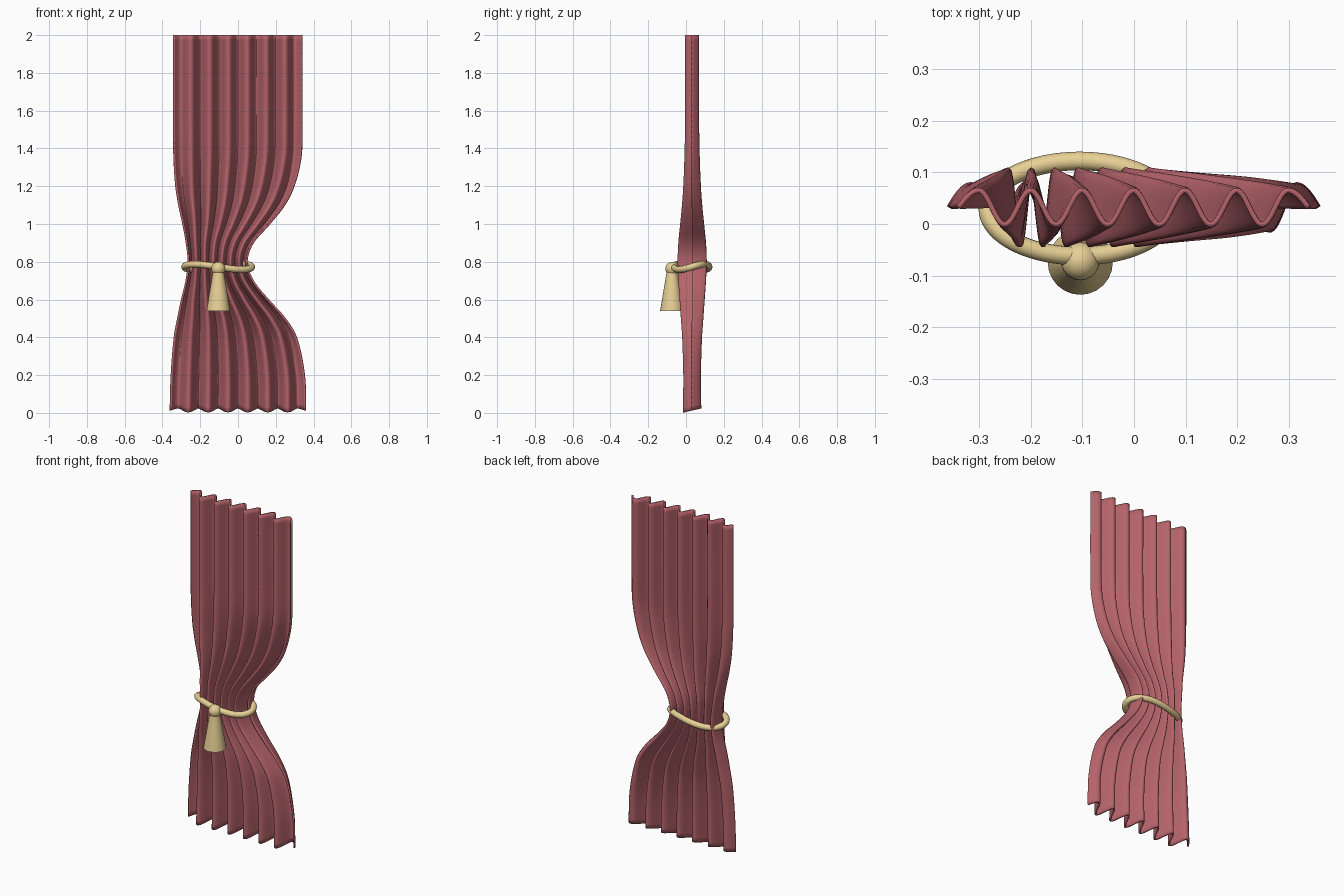
import bpy, math

if "Cube" in bpy.data.objects:
    bpy.data.objects.remove(bpy.data.objects["Cube"])

def material(name, rgb):
    m = bpy.data.materials.new(name)
    m.diffuse_color = (*rgb, 1)
    m.use_nodes = True
    m.node_tree.nodes["Principled BSDF"].inputs["Base Color"].default_value = m.diffuse_color
    return m

red = material("cloth", (0.46, 0.125, 0.145))
gold = material("gold_cord", (0.80, 0.63, 0.30))

# drape profile: height, left edge, right edge, fold depth
KEYS = [(0.0, -.358, .357, .044), (.2, -.352, .350, .042), (.4, -.336, .308, .048),
        (.5, -.318, .248, .055), (.6, -.297, .158, .062), (.7, -.273, .078, .069),
        (.8, -.262, .046, .073), (.9, -.272, .078, .069), (1.0, -.290, .165, .059),
        (1.1, -.312, .245, .049), (1.2, -.328, .295, .042), (1.35, -.338, .332, .036),
        (1.5, -.340, .338, .033), (2.0, -.340, .338, .033)]

def profile(z):
    # smooth curve through the key rows
    i = max(k for k in range(len(KEYS) - 1) if KEYS[k][0] <= z)
    a, b = KEYS[i], KEYS[i + 1]
    p, q = KEYS[max(i - 1, 0)], KEYS[min(i + 2, len(KEYS) - 1)]
    h = b[0] - a[0]
    t = (z - a[0]) / h
    out = []
    for c in (1, 2, 3):
        m0 = (b[c] - p[c]) / (b[0] - p[0]) * h
        m1 = (q[c] - a[c]) / (q[0] - a[0]) * h
        out.append((2*t**3 - 3*t**2 + 1) * a[c] + (t**3 - 2*t**2 + t) * m0
                   + (3*t**2 - 2*t**3) * b[c] + (t**3 - t**2) * m1)
    return out

def fold(t):
    # seven crests, ending half way down at each side
    u = abs(t - 0.5) * 0.68
    return math.cos(2 * math.pi * u / 0.1) if u < 0.3 else math.cos((u - 0.3) / 0.04 * math.pi / 2)

# curtain
NX, NZ = 170, 72
verts, faces = [], []
for j in range(NZ + 1):
    z = 2 * j / NZ
    left, right, depth = profile(z)
    for i in range(NX + 1):
        t = i / NX
        s = fold(t)
        hem = max(0, 1 - z / 0.3) * (0.013 + 0.010 * s)
        verts.append((left + (right - left) * t, 0.032 + depth * s, z + hem))
for j in range(NZ):
    for i in range(NX):
        k = j * (NX + 1) + i
        faces.append((k, k + 1, k + NX + 2, k + NX + 1))
me = bpy.data.meshes.new("curtain")
me.from_pydata(verts, [], faces)
curtain = bpy.data.objects.new("curtain", me)
bpy.context.collection.objects.link(curtain)
me.materials.append(red)
me.shade_smooth()
sol = curtain.modifiers.new("thickness", "SOLIDIFY")
sol.thickness, sol.offset = 0.010, 0

# tieback cord: wavy elliptical loop
cu = bpy.data.curves.new("tieback_cord", "CURVE")
cu.dimensions = "3D"
cu.bevel_depth, cu.bevel_resolution = 0.018, 4
sp = cu.splines.new("POLY")
N = 72
sp.points.add(N - 1)
for i, p in enumerate(sp.points):
    a = 2 * math.pi * i / N
    p.co = (-0.105 + 0.178 * math.cos(a), 0.03 + 0.092 * math.sin(a),
            0.773 + 0.014 * math.sin(2 * a), 1)
sp.use_cyclic_u = True
sp.use_smooth = True
cord = bpy.data.objects.new("tieback_cord", cu)
bpy.context.collection.objects.link(cord)
cu.materials.append(gold)

def finish(name):
    o = bpy.context.object
    o.name = name
    o.data.materials.append(gold)
    bpy.ops.object.shade_smooth_by_angle(angle=math.radians(40))

# tassel knot and skirt
bpy.ops.mesh.primitive_uv_sphere_add(segments=24, ring_count=14, radius=0.037,
                                     location=(-0.104, -0.072, 0.763))
finish("tassel_knot")
bpy.ops.mesh.primitive_cone_add(vertices=24, radius1=0.063, radius2=0.029, depth=0.205,
                                location=(-0.104, -0.074, 0.643))
finish("tassel_skirt")
